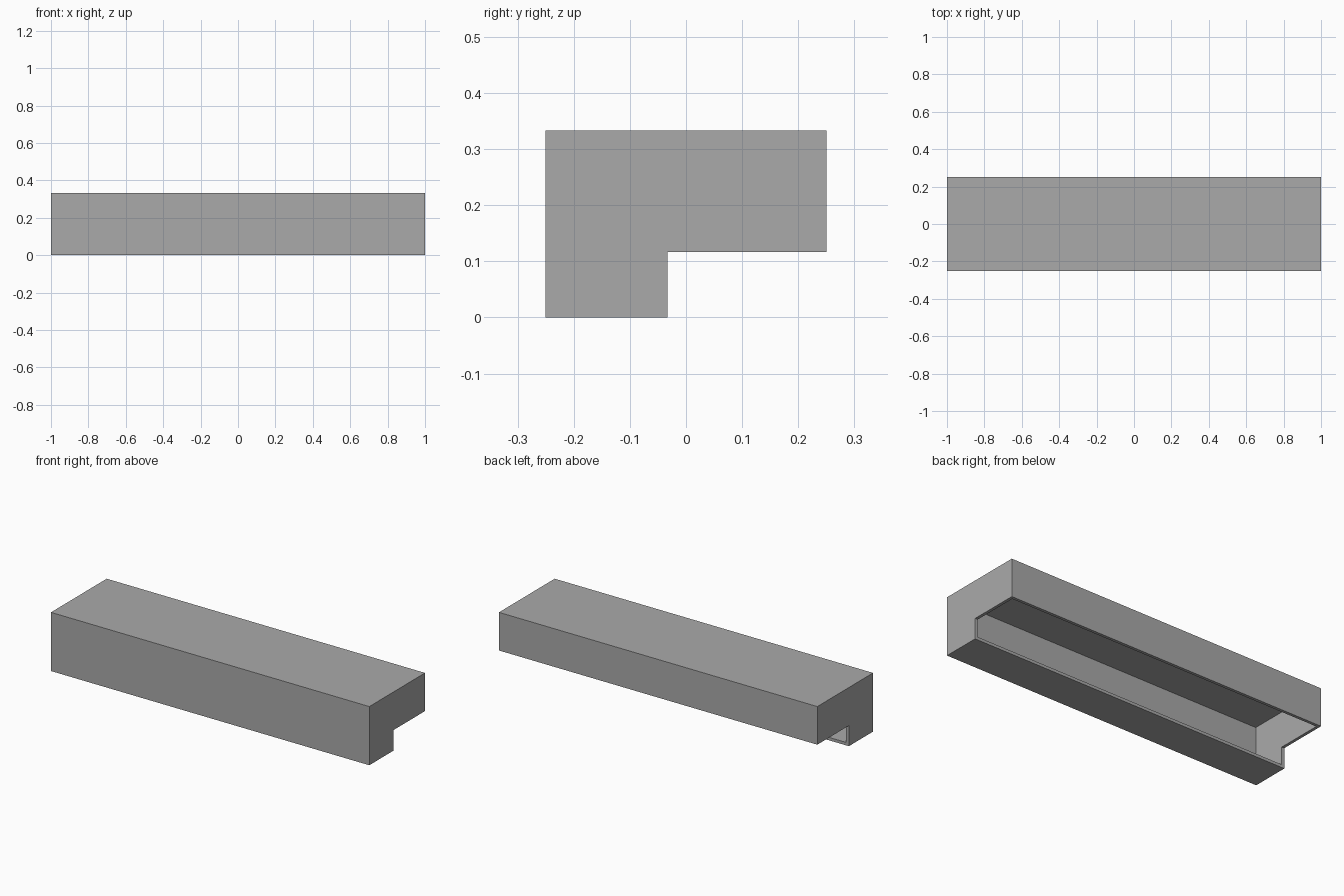
import bpy
import bmesh

cube = bpy.data.objects.get("Cube")
if cube:
    bpy.data.objects.remove(cube, do_unlink=True)

HALF, DEPTH, TOP = 1.0, 0.25, 0.3333     # outer extents
STEP_Y, STEP_Z = -0.0333, 0.1167         # inner corner of the L
T = 0.0167                               # board thickness

grey = bpy.data.materials.new("plain grey")
grey.use_nodes = True
colour = (0.40, 0.40, 0.40, 1)
grey.diffuse_color = colour
grey.node_tree.nodes["Principled BSDF"].inputs["Base Color"].default_value = colour


def l_profile(inset, y_step, z_step):
    """L-shaped cross-section in the y-z plane."""
    front, back = -DEPTH + inset, DEPTH - inset
    low, high = inset, TOP - inset
    return [(front, low), (y_step, low), (y_step, z_step),
            (back, z_step), (back, high), (front, high)]


def extrude_profile(name, points, half):
    """Solid prism made by sweeping a y-z profile along x."""
    bm = bmesh.new()
    face = bm.faces.new([bm.verts.new((-half, y, z)) for y, z in points])
    swept = bmesh.ops.extrude_face_region(bm, geom=[face])["geom"]
    verts = [v for v in swept if isinstance(v, bmesh.types.BMVert)]
    bmesh.ops.translate(bm, verts=verts, vec=(2 * half, 0, 0))
    bmesh.ops.recalc_face_normals(bm, faces=bm.faces)
    mesh = bpy.data.meshes.new(name)
    bm.to_mesh(mesh)
    bm.free()
    obj = bpy.data.objects.new(name, mesh)
    bpy.context.collection.objects.link(obj)
    mesh.materials.append(grey)
    return obj


# Outer L-shaped casing
casing = extrude_profile("casing", l_profile(0, STEP_Y, STEP_Z), HALF)

# Hollow that breaks out through the two faces of the inner corner
cutter = extrude_profile("hollow_cutter",
                         l_profile(T, STEP_Y + T, STEP_Z - T), HALF - T)
cutter.hide_render = True
cutter.hide_viewport = True

hollow = casing.modifiers.new("hollow", "BOOLEAN")
hollow.operation = "DIFFERENCE"
hollow.solver = "EXACT"
hollow.object = cutter
